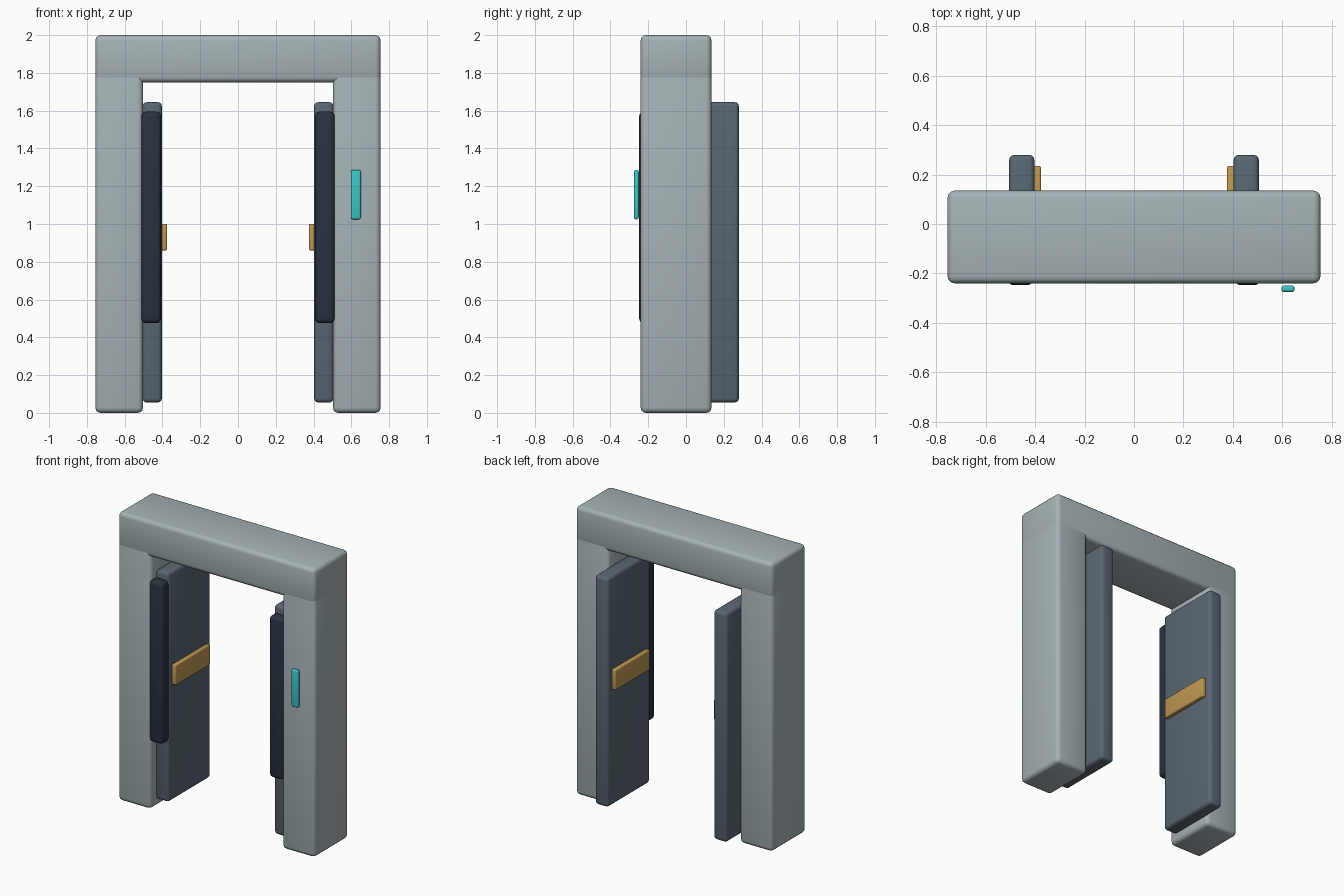
import bpy, math

if "Cube" in bpy.data.objects:
    bpy.data.objects.remove(bpy.data.objects["Cube"])


def material(name, rgb):
    m = bpy.data.materials.new(name)
    m.diffuse_color = (*rgb, 1)
    m.use_nodes = True
    m.node_tree.nodes["Principled BSDF"].inputs["Base Color"].default_value = m.diffuse_color
    return m


light_grey = material("light grey", (0.38, 0.45, 0.47))
slate = material("slate", (0.10, 0.135, 0.165))
dark_navy = material("dark navy", (0.022, 0.032, 0.05))
brass = material("brass", (0.52, 0.31, 0.085))
teal = material("teal", (0.045, 0.56, 0.56))


def rounded_box(name, lo, hi, bevel, mat, segments=3):
    """Box between two corners with rounded edges."""
    size = [b - a for a, b in zip(lo, hi)]
    mid = [(a + b) / 2 for a, b in zip(lo, hi)]
    bpy.ops.mesh.primitive_cube_add(size=1, location=mid)
    ob = bpy.context.object
    ob.name = name
    ob.scale = size
    bpy.ops.object.transform_apply(location=False, rotation=False, scale=True)
    mod = ob.modifiers.new("round", 'BEVEL')
    mod.width, mod.segments = bevel, segments
    bpy.ops.object.modifier_apply(modifier=mod.name)
    bpy.ops.object.shade_smooth_by_angle(angle=math.radians(40))
    ob.data.materials.append(mat)
    return ob


def mirrored_pair(name, lo, hi, bevel, mat):
    """Same box on the right and left of the gateway."""
    rounded_box("right_" + name, lo, hi, bevel, mat)
    rounded_box("left_" + name, (-hi[0], lo[1], lo[2]), (-lo[0], hi[1], hi[2]), bevel, mat)


# Gateway frame
rounded_box("header", (-0.755, -0.24, 1.75), (0.755, 0.135, 2.0), 0.028, light_grey)
mirrored_pair("post", (0.503, -0.24, 0), (0.755, 0.135, 1.80), 0.028, light_grey)

# Opened door leaves, their front edge pads and push bars
mirrored_pair("door_leaf", (0.403, -0.185, 0.055), (0.506, 0.28, 1.645), 0.022, slate)
mirrored_pair("edge_pad", (0.407, -0.248, 0.475), (0.513, -0.165, 1.595), 0.025, dark_navy)
mirrored_pair("push_bar", (0.376, -0.145, 0.86), (0.415, 0.235, 1.0), 0.008, brass)

# Control panel in front of the right post
rounded_box("control_panel", (0.597, -0.275, 1.025), (0.65, -0.25, 1.285), 0.009, teal)
